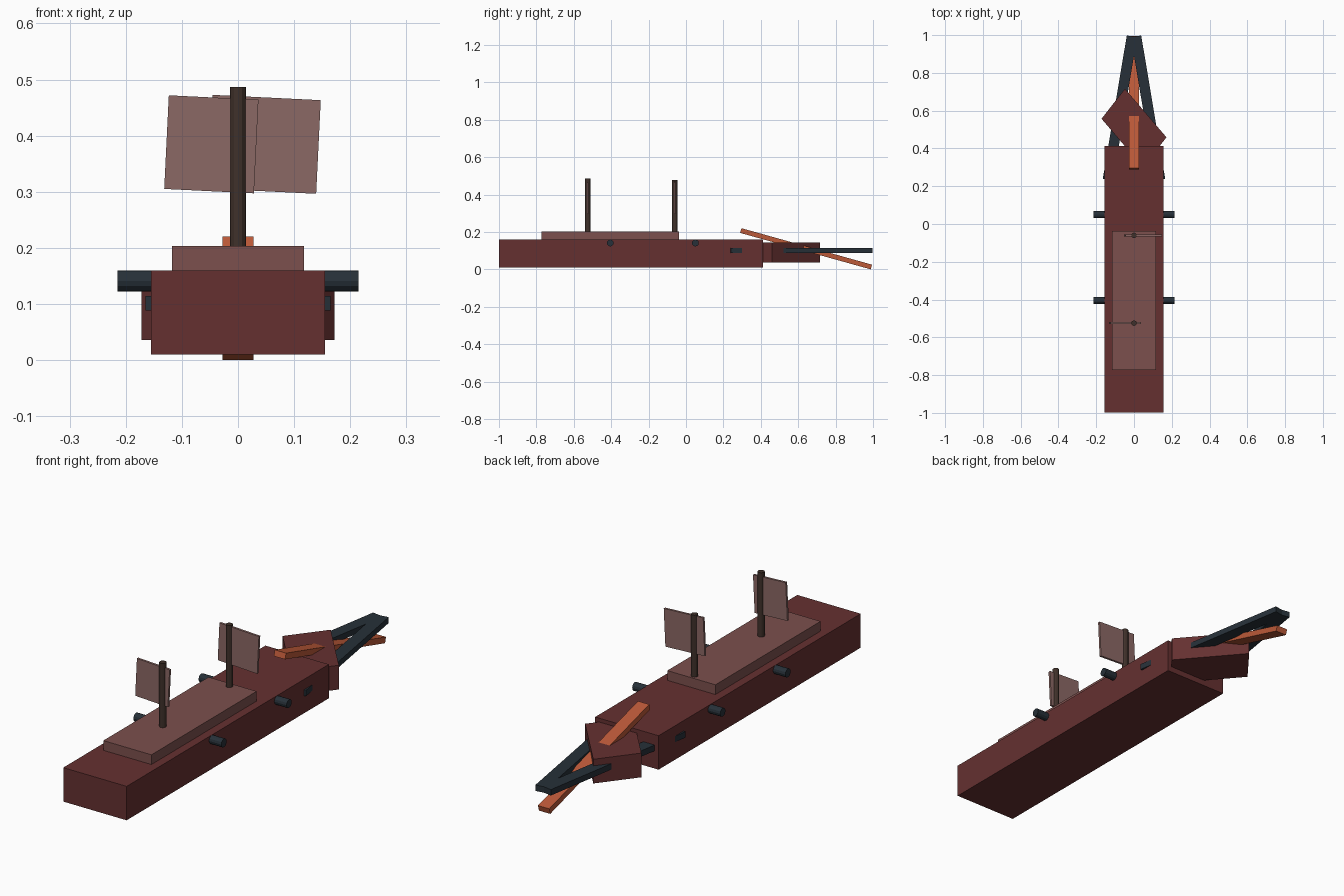
import bpy, bmesh, math
from mathutils import Vector, Matrix

if "Cube" in bpy.data.objects:
    bpy.data.objects.remove(bpy.data.objects["Cube"])


def mat(name, rgb):
    m = bpy.data.materials.new(name)
    m.diffuse_color = (*rgb, 1)
    m.use_nodes = True
    m.node_tree.nodes["Principled BSDF"].inputs["Base Color"].default_value = m.diffuse_color
    return m


HULL = mat("hull_red", (0.13, 0.03, 0.03))
DECK = mat("deck_pink", (0.2, 0.08, 0.075))
SAIL = mat("sail_cloth", (0.26, 0.14, 0.13))
WOOD = mat("dark_wood", (0.05, 0.03, 0.023))
IRON = mat("dark_iron", (0.02, 0.03, 0.04))
ORANGE = mat("orange", (0.5, 0.1, 0.04))


def finish(name, bm, material, loc=(0, 0, 0), rot=(0, 0, 0)):
    mesh = bpy.data.meshes.new(name)
    bmesh.ops.recalc_face_normals(bm, faces=bm.faces[:])
    bm.to_mesh(mesh)
    bm.free()
    mesh.materials.append(material)
    ob = bpy.data.objects.new(name, mesh)
    ob.location = loc
    ob.rotation_euler = [math.radians(a) for a in rot]
    bpy.context.collection.objects.link(ob)
    return ob


def box(name, size, loc, material, rot=(0, 0, 0)):
    bm = bmesh.new()
    bmesh.ops.create_cube(bm, size=1)
    bmesh.ops.scale(bm, vec=size, verts=bm.verts[:])
    return finish(name, bm, material, loc, rot)


def cylinder(name, radius, length, loc, material, rot=(0, 0, 0), sides=12):
    bm = bmesh.new()
    bmesh.ops.create_cone(bm, cap_ends=True, segments=sides,
                          radius1=radius, radius2=radius, depth=length)
    return finish(name, bm, material, loc, rot)


# hull and raised deck
box("hull", (0.31, 1.412, 0.15), (0, -0.293, 0.085), HULL)
box("upper_deck", (0.235, 0.735, 0.048), (0, -0.405, 0.179), DECK)

# skewed bow block
bm = bmesh.new()
corners = [(-0.172, 0.557), (-0.048, 0.716), (0.172, 0.459), (0.048, 0.30)]
base = bm.faces.new([bm.verts.new((x, y, 0.036)) for x, y in corners])
top = bmesh.ops.extrude_face_region(bm, geom=[base], use_keep_orig=True)["geom"]
bmesh.ops.translate(bm, vec=(0, 0, 0.107),
                    verts=[v for v in top if isinstance(v, bmesh.types.BMVert)])
finish("bow_block", bm, HULL)

# converging bow rails
for side, s in (("right", 1), ("left", -1)):
    box("bow_rail_" + side, (0.055, 0.769, 0.026), (s * 0.0744, 0.6145, 0.101),
        IRON, (0, 0, s * 9.5))

# sloping ram through the bow
box("bow_ram", (0.055, 0.725, 0.026), (0, 0.642, 0.11), ORANGE, (-15.6, 0, 0))

# masts with tilted square sails
for tag, y, mast_top, sail_x, width in (("front", -0.525, 0.487, -0.0475, 0.16),
                                        ("rear", -0.06, 0.477, 0.047, 0.193)):
    cylinder("mast_" + tag, 0.0145, mast_top - 0.19, (0, y, (mast_top + 0.19) / 2), WOOD)
    box("sail_" + tag, (width, 0.01, 0.167), (sail_x, y, 0.3845), SAIL, (0, 2.8, 0))

# cannons sticking out of both sides
for tag, y in (("front", -0.405), ("rear", 0.05)):
    for side, s in (("right", 1), ("left", -1)):
        cylinder(f"cannon_{tag}_{side}", 0.0185, 0.1, (s * 0.165, y, 0.141), IRON, (0, 90, 0))
